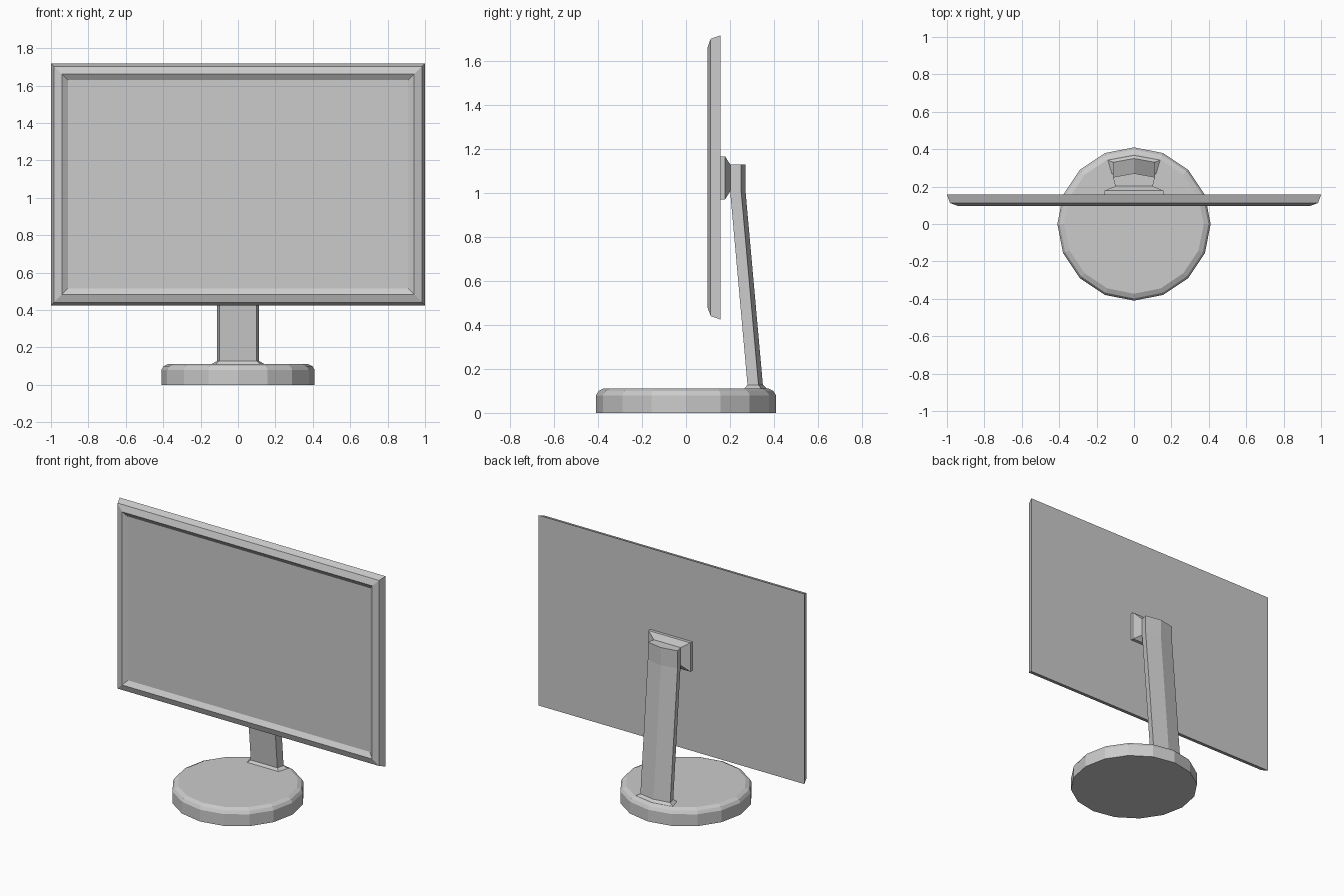
import bpy, bmesh, math

if "Cube" in bpy.data.objects:
    bpy.data.objects.remove(bpy.data.objects["Cube"])


def loft(name, rings):
    """Skin a closed solid through rings with equal point counts, capped at both ends."""
    bm = bmesh.new()
    loops = [[bm.verts.new(p) for p in ring] for ring in rings]
    n = len(loops[0])
    for a, b in zip(loops, loops[1:]):
        for i in range(n):
            j = (i + 1) % n
            bm.faces.new((a[i], a[j], b[j], b[i]))
    bm.faces.new(loops[0][::-1])
    bm.faces.new(loops[-1])
    bmesh.ops.recalc_face_normals(bm, faces=bm.faces)
    mesh = bpy.data.meshes.new(name)
    bm.to_mesh(mesh)
    bm.free()
    obj = bpy.data.objects.new(name, mesh)
    bpy.context.collection.objects.link(obj)
    return obj


def rect(hx, hz, y, zc):
    return [(-hx, y, zc - hz), (hx, y, zc - hz), (hx, y, zc + hz), (-hx, y, zc + hz)]


def disc(r, z, n=16):
    return [(r * math.cos(math.tau * i / n), r * math.sin(math.tau * i / n), z)
            for i in range(n)]


def arm_section(z, y, front=0.1, back=0.112, depth=0.05, peak=0.07):
    """Five-sided section with a shallow ridge down the back."""
    return [(-front, y, z), (front, y, z), (back, y + depth, z),
            (0, y + peak, z), (-back, y + depth, z)]


# Screen: chamfered bezel stepping into a recessed panel (inset, y)
loft("screen", [rect(1 - i, 0.647 - i, y, 1.072)
                for i, y in ((0, 0.157), (0.016, 0.112), (0.058, 0.097), (0.09, 0.118))])

# Mounting block between the screen and the arm
loft("screen_mount", [rect(0.158, 0.098, 0.155, 1.07),
                      rect(0.158, 0.098, 0.178, 1.07),
                      rect(0.1, 0.06, 0.202, 1.07)])

# Leaning arm with an upright head and a flared foot
loft("stand_arm", [arm_section(0.11, 0.265, 0.12, 0.143, 0.078, 0.104),
                   arm_section(0.128, 0.28),
                   arm_section(1.01, 0.201),
                   arm_section(1.13, 0.201)])

# Round sixteen-sided base with a softened top rim
loft("base", [disc(0.41, 0), disc(0.41, 0.08), disc(0.398, 0.1), disc(0.373, 0.112)])
